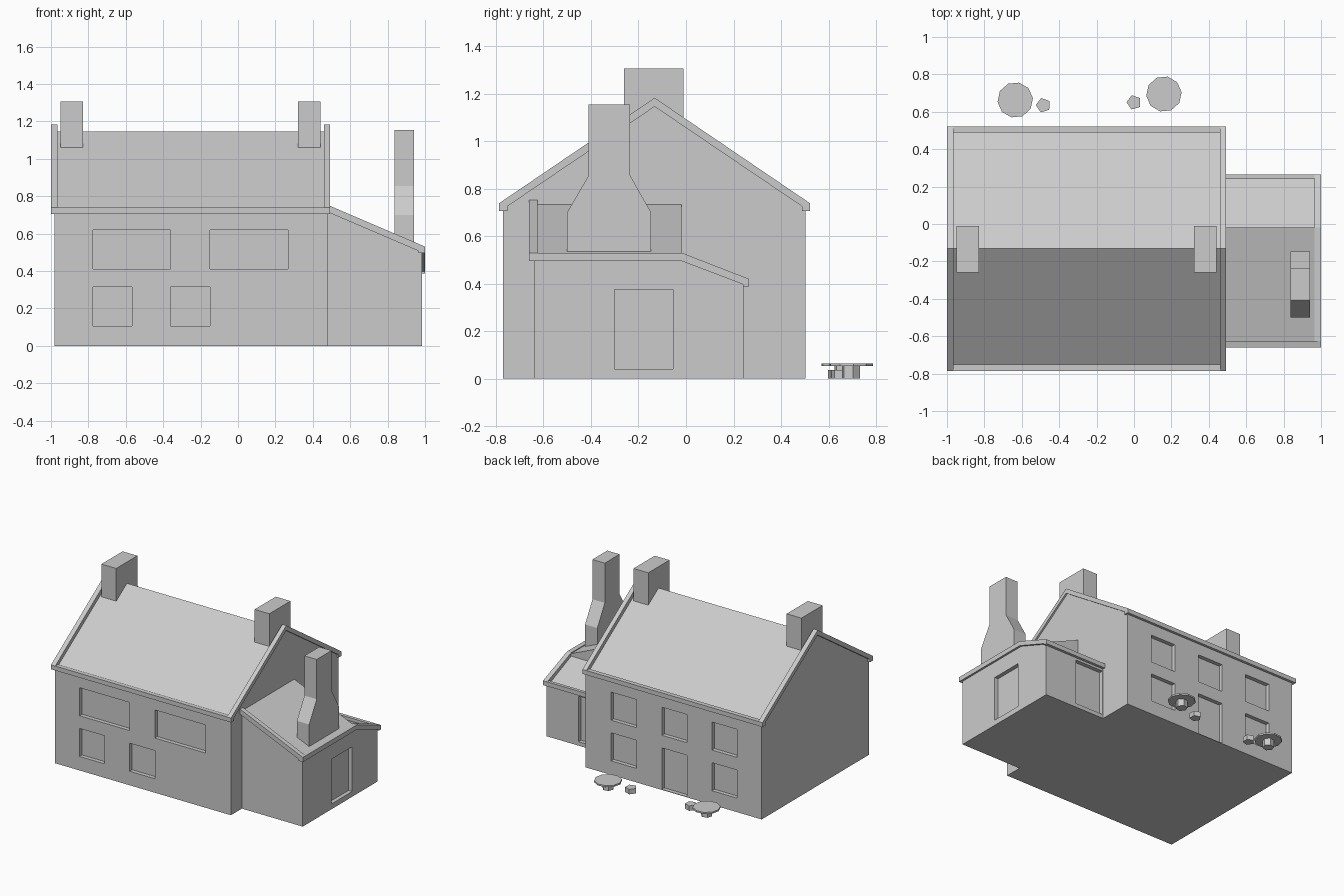
import bpy, bmesh, math
from mathutils import Vector

if "Cube" in bpy.data.objects:
    bpy.data.objects.remove(bpy.data.objects["Cube"])

stone = bpy.data.materials.new("plain_grey")
stone.diffuse_color = (0.6, 0.6, 0.6, 1)
stone.use_nodes = True
stone.node_tree.nodes["Principled BSDF"].inputs["Base Color"].default_value = stone.diffuse_color


def prism(name, profile, axis, lo, hi):
    """Extrude a 2D profile along x (profile is y,z), y (x,z) or z (x,y)."""
    def place(p, t):
        return {'x': (t, p[0], p[1]), 'y': (p[0], t, p[1]), 'z': (p[0], p[1], t)}[axis]
    bm = bmesh.new()
    a = [bm.verts.new(place(p, lo)) for p in profile]
    b = [bm.verts.new(place(p, hi)) for p in profile]
    bm.faces.new(a)
    bm.faces.new(b[::-1])
    n = len(a)
    for i in range(n):
        bm.faces.new((a[i], b[i], b[(i + 1) % n], a[(i + 1) % n]))
    bmesh.ops.recalc_face_normals(bm, faces=bm.faces)
    me = bpy.data.meshes.new(name)
    bm.to_mesh(me)
    bm.free()
    me.materials.append(stone)
    ob = bpy.data.objects.new(name, me)
    bpy.context.collection.objects.link(ob)
    return ob


def box(name, x0, x1, y0, y1, z0, z1):
    return prism(name, [(x0, y0), (x1, y0), (x1, y1), (x0, y1)], 'z', z0, z1)


def cut(target, *bounds):
    """Recess a box-shaped opening into a wall."""
    c = box(target.name + "_cutter", *bounds)
    c.hide_render = True
    c.hide_viewport = True
    m = target.modifiers.new("opening", 'BOOLEAN')
    m.operation = 'DIFFERENCE'
    m.solver = 'EXACT'
    m.object = c


def ngon(cx, cy, r, n, turn=0):
    return [(cx + r * math.cos(turn + math.tau * i / n),
             cy + r * math.sin(turn + math.tau * i / n)) for i in range(n)]


D = 0.03       # depth of window recesses
RIDGE = -0.132  # y of the main ridge

# Main house with its pitched roof
house = prism("house", [(-0.77, 0), (0.503, 0), (0.503, 0.715), (RIDGE, 1.145), (-0.77, 0.715)],
              'x', -0.98, 0.48)

# Front windows
for x0, x1, z0, z1 in ((-0.775, -0.36, 0.41, 0.62), (-0.15, 0.268, 0.41, 0.62),
                       (-0.775, -0.567, 0.105, 0.315), (-0.36, -0.15, 0.105, 0.315)):
    cut(house, x0, x1, -0.9, -0.77 + D, z0, z1)

# Back windows and door
for x0 in (-0.775, -0.36, 0.06):
    cut(house, x0, x0 + 0.208, 0.503 - D, 0.6, 0.41, 0.62)
    cut(house, x0, x0 + 0.208, 0.503 - D, 0.6, 0.004 if x0 == -0.36 else 0.105, 0.315)

# Raised gable edges and eaves strips
gable = [(-0.787, 0.705), (-0.752, 0.705), (-0.752, 0.725), (RIDGE, 1.145), (0.488, 0.725),
         (0.488, 0.705), (0.522, 0.705), (0.522, 0.738), (RIDGE, 1.182), (-0.787, 0.738)]
prism("gable_edge_left", gable, 'x', -1.0, -0.965)
prism("gable_edge_right", gable, 'x', 0.46, 0.493)
box("eaves_front", -0.966, 0.461, -0.787, -0.752, 0.705, 0.738)
box("eaves_back", -0.966, 0.461, 0.488, 0.522, 0.705, 0.738)

# Ridge chimneys
for side, x in (("left", -0.95), ("right", 0.32)):
    box("chimney_" + side, x, x + 0.122, -0.26, -0.01, 1.06, 1.305)

# Lean-to: main part falls to the right, rear part falls to the back
lean_to = prism("lean_to", [(0.47, 0), (0.985, 0), (0.985, 0.515), (0.47, 0.737)], 'y', -0.64, -0.018)
rear = prism("lean_to_rear", [(-0.018, 0), (0.245, 0), (0.245, 0.395), (-0.018, 0.505)],
             'x', 0.47, 0.985)
cut(lean_to, 0.985 - D, 1.1, -0.30, -0.055, 0.04, 0.375)
cut(rear, 0.485, 0.72, 0.245 - D, 0.3, 0.03, 0.37)

# Lean-to roof edges
prism("lean_to_edge_front", [(0.47, 0.757), (1.0, 0.53), (1.0, 0.495), (0.965, 0.495),
                             (0.965, 0.507), (0.47, 0.719)], 'y', -0.66, -0.625)
box("lean_to_edge_right", 0.965, 1.0, -0.626, -0.018, 0.495, 0.53)
prism("lean_to_edge_side", [(-0.018, 0.53), (0.265, 0.42), (0.265, 0.387), (0.24, 0.387),
                            (0.24, 0.397), (-0.018, 0.495)], 'x', 0.965, 1.0)
box("lean_to_edge_back", 0.48, 0.966, 0.24, 0.265, 0.387, 0.42)

# Tall tapered chimney on the lean-to
prism("lean_to_chimney", [(-0.5, 0.5), (-0.147, 0.5), (-0.147, 0.70), (-0.235, 0.855),
                          (-0.235, 1.153), (-0.41, 1.153), (-0.41, 0.855), (-0.5, 0.70)],
      'x', 0.838, 0.94)

# Garden tables and stools
for i, (x, y) in enumerate(((-0.635, 0.663), (0.16, 0.695)), 1):
    prism("table_top_%d" % i, ngon(x, y, 0.095, 10, 0.1), 'z', 0.053, 0.065)
    prism("table_leg_%d" % i, ngon(x, y, 0.04, 6, 0.2), 'z', 0, 0.054)
for i, (x, y) in enumerate(((-0.485, 0.635), (0.0, 0.65)), 1):
    prism("stool_%d" % i, ngon(x, y, 0.04, 5, 0.6), 'z', 0, 0.037)
